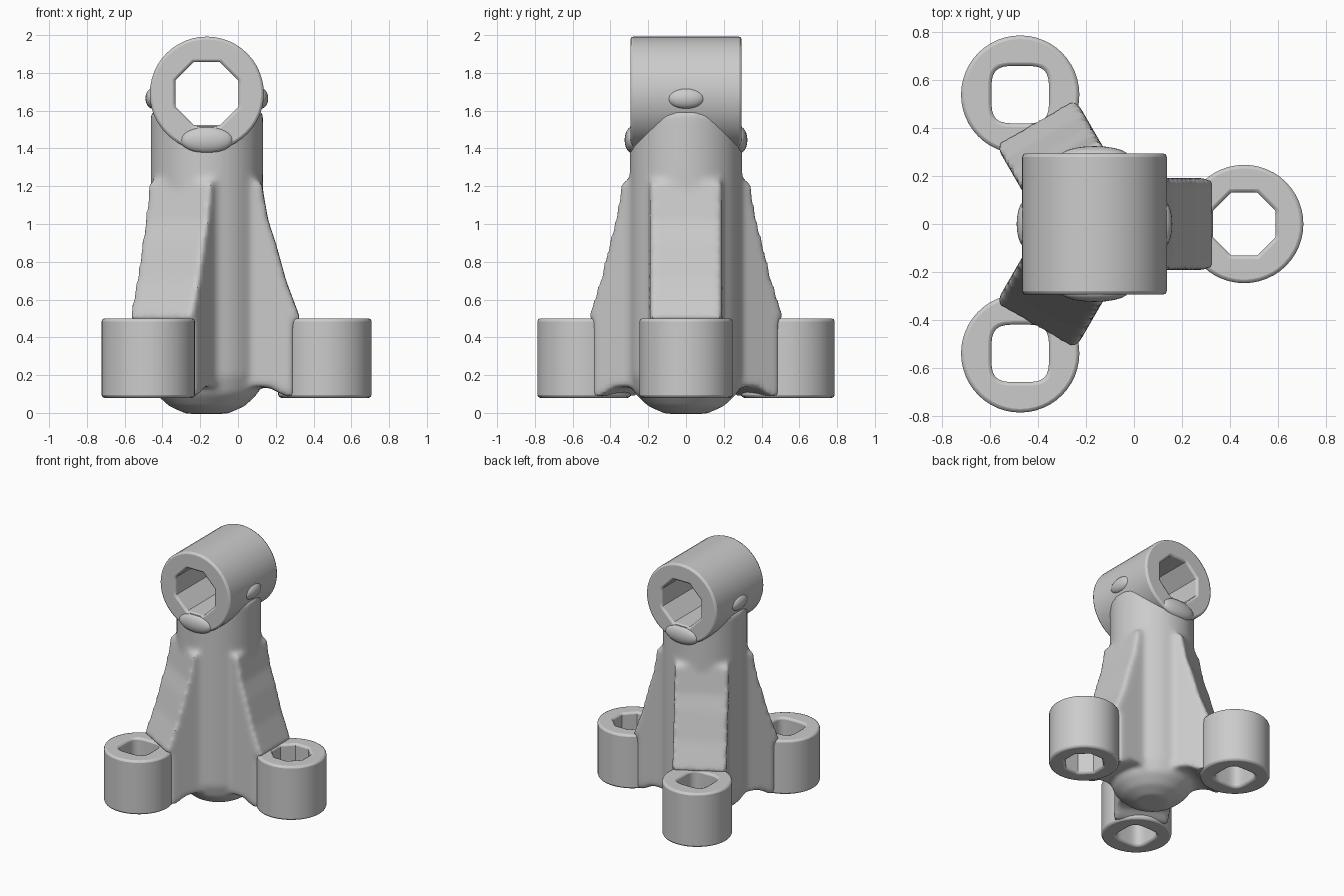
import bpy, bmesh, math
from mathutils import Matrix, Vector

if "Cube" in bpy.data.objects:
    bpy.data.objects.remove(bpy.data.objects["Cube"])

grey = bpy.data.materials.new("plain grey")
grey.use_nodes = True
grey.diffuse_color = (0.6, 0.6, 0.6, 1)
grey.node_tree.nodes["Principled BSDF"].inputs["Base Color"].default_value = (0.6, 0.6, 0.6, 1)

AXIS_X = -0.165                     # the upright column's axis
BARREL_Z = 1.69
SEGMENTS = 48
TO_Y = Matrix.Rotation(math.radians(90), 4, 'X')


def finish(bm, name):
    bmesh.ops.recalc_face_normals(bm, faces=bm.faces)
    mesh = bpy.data.meshes.new(name)
    bm.to_mesh(mesh)
    bm.free()
    obj = bpy.data.objects.new(name, mesh)
    bpy.context.collection.objects.link(obj)
    mesh.materials.append(grey)
    return obj


def select(obj):
    bpy.ops.object.select_all(action='DESELECT')
    obj.select_set(True)
    bpy.context.view_layer.objects.active = obj


def round_hole(r):
    return lambda a: r


def octagon(r):
    step = math.pi / 4
    return lambda a: r / math.cos((a + step / 2) % step - step / 2)


def soft_square(r):
    return lambda a: r / (abs(math.cos(a)) ** 4 + abs(math.sin(a)) ** 4) ** 0.25


def ring(bm, shape, z):
    angles = [2 * math.pi * i / SEGMENTS for i in range(SEGMENTS)]
    return [bm.verts.new((shape(a) * math.cos(a), shape(a) * math.sin(a), z)) for a in angles]


def bridge(bm, a, b):
    for i in range(len(a)):
        j = (i + 1) % len(a)
        bm.faces.new((a[i], a[j], b[j], b[i]))


def tube(name, outer, hole, half, matrix):
    """Bored sleeve with softly rounded rims."""
    bm = bmesh.new()
    loops = [ring(bm, s, z) for s, z in
             ((round_hole(outer), -half), (round_hole(outer), half), (hole, half), (hole, -half))]
    for i in range(4):
        bridge(bm, loops[i], loops[(i + 1) % 4])
    bm.transform(matrix)
    obj = finish(bm, name)
    bevel = obj.modifiers.new("rim", 'BEVEL')
    bevel.width, bevel.segments = 0.015, 2
    bevel.limit_method, bevel.angle_limit = 'ANGLE', math.radians(60)
    select(obj)
    bpy.ops.object.shade_smooth_by_angle(angle=math.radians(35))
    return obj


def add_lathe(bm, profile, matrix):
    loops = [ring(bm, round_hole(r), z) for r, z in profile]
    for a, b in zip(loops, loops[1:]):
        bridge(bm, a, b)
    bm.faces.new(loops[0][::-1])
    bm.faces.new(loops[-1])
    bmesh.ops.transform(bm, matrix=matrix, verts=[v for l in loops for v in l])


def add_fin(bm, profile, half, matrix):
    sides = [[bm.verts.new((r, y, z)) for r, z in profile] for y in (-half, half)]
    bridge(bm, *sides)
    bm.faces.new(sides[0][::-1])
    bm.faces.new(sides[1])
    bmesh.ops.transform(bm, matrix=matrix, verts=sides[0] + sides[1])


# Sleeves: one across the top, three upright feet
top_matrix = Matrix.Translation((AXIS_X, 0, BARREL_Z)) @ TO_Y
tube("top_barrel", 0.302, octagon(0.167), 0.295, top_matrix)
for name, x, y, hole in (("left_foot", 0.46, 0, octagon(0.131)),
                         ("front_right_foot", -0.475, -0.54, soft_square(0.12)),
                         ("back_right_foot", -0.475, 0.54, soft_square(0.12))):
    tube(name, 0.247, hole, 0.21, Matrix.Translation((x, y, 0.29)))

# Body: round column with three flared webs, fused and smoothed
bm = bmesh.new()
axis = Matrix.Translation((AXIS_X, 0, 0))
column = [(0.11, -0.005), (0.2, 0.035), (0.27, 0.1), (0.298, 0.2), (0.298, 1.6)]
add_lathe(bm, column, axis)
web = [(0.0, 0.1), (0.27, 0.14), (0.34, 0.13), (0.41, 0.09), (0.46, 0.09), (0.46, 0.49),
       (0.495, 0.5), (0.42, 0.7), (0.365, 0.9), (0.325, 1.02), (0.29, 1.22), (0.0, 1.3)]
for k in range(3):
    add_fin(bm, web, 0.192, axis @ Matrix.Rotation(k * 2 * math.pi / 3, 4, 'Z'))
body = finish(bm, "column_body")

remesh = body.modifiers.new("fuse", 'REMESH')
remesh.mode, remesh.voxel_size = 'VOXEL', 0.018
smooth = body.modifiers.new("soften", 'SMOOTH')
smooth.factor, smooth.iterations = 0.5, 8

# Bore the top sleeve's hole through the body
bm = bmesh.new()
ends = [ring(bm, octagon(0.175), z) for z in (-0.5, 0.5)]
bridge(bm, *ends)
bm.faces.new(ends[0][::-1])
bm.faces.new(ends[1])
bm.transform(top_matrix)
cutter = finish(bm, "bore_cutter")
cutter.hide_render = True
bore = body.modifiers.new("bore", 'BOOLEAN')
bore.operation, bore.object, bore.solver = 'DIFFERENCE', cutter, 'EXACT'
select(body)
for m in [m.name for m in body.modifiers]:
    bpy.ops.object.modifier_apply(modifier=m)
bpy.data.objects.remove(cutter)
bpy.ops.object.shade_smooth_by_angle(angle=math.radians(40))

# Small swellings on the sleeve's sides and under its mouths
for name, offset, size in (("side_knob", Vector((0.285, 0, 1.665)), (0.04, 0.1, 0.055)),
                           ("mouth_lip", Vector((0, 0.285, 1.445)), (0.14, 0.04, 0.07))):
    for tag, sign in (("a", 1), ("b", -1)):
        bm = bmesh.new()
        bmesh.ops.create_uvsphere(bm, u_segments=20, v_segments=12, radius=1)
        spot = Vector((offset.x * sign + AXIS_X, offset.y * sign, offset.z))
        bm.transform(Matrix.Translation(spot) @ Matrix.Diagonal((*size, 1)))
        knob = finish(bm, f"{name}_{tag}")
        select(knob)
        bpy.ops.object.shade_smooth_by_angle(angle=math.radians(40))
